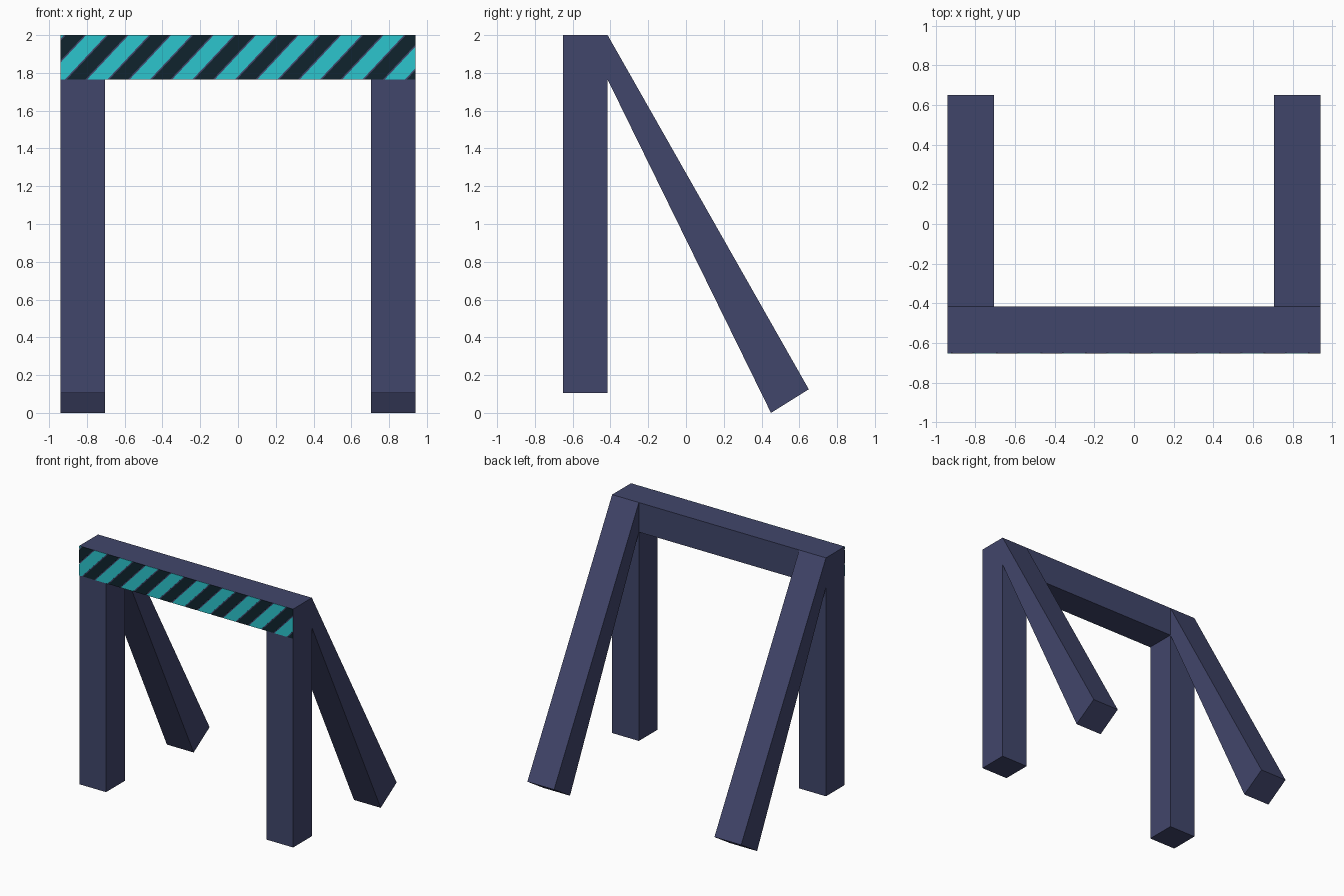
import bpy, bmesh

if "Cube" in bpy.data.objects:
    bpy.data.objects.remove(bpy.data.objects["Cube"])

W, T = 0.94, 0.235            # half width of frame, timber thickness
FRONT, BACK = -0.65, -0.415   # y range of the upright frame
TOP = 2.0
LOW = TOP - T                 # underside of the beam


def material(name, rgb):
    m = bpy.data.materials.new(name)
    m.diffuse_color = (*rgb, 1)
    m.use_nodes = True
    m.node_tree.nodes["Principled BSDF"].inputs["Base Color"].default_value = m.diffuse_color
    return m


INDIGO = material("indigo", (0.053, 0.061, 0.147))
CYAN = material("cyan", (0.025, 0.56, 0.61))
DARK = material("dark navy", (0.005, 0.017, 0.026))


def finish(name, bm, mat):
    bmesh.ops.recalc_face_normals(bm, faces=bm.faces)
    me = bpy.data.meshes.new(name)
    bm.to_mesh(me)
    bm.free()
    me.materials.append(mat)
    ob = bpy.data.objects.new(name, me)
    bpy.context.collection.objects.link(ob)
    return ob


def prism(name, profile, x0, x1, mat):
    """Extrude a (y, z) profile along x."""
    bm = bmesh.new()
    face = bm.faces.new([bm.verts.new((x0, y, z)) for y, z in profile])
    ext = bmesh.ops.extrude_face_region(bm, geom=[face])
    verts = [v for v in ext["geom"] if isinstance(v, bmesh.types.BMVert)]
    bmesh.ops.translate(bm, verts=verts, vec=(x1 - x0, 0, 0))
    return finish(name, bm, mat)


def rect(z0, z1):
    return [(FRONT, z0), (BACK, z0), (BACK, z1), (FRONT, z1)]


# Cross beam
prism("cross_beam", rect(LOW, TOP), -W, W, INDIGO)

# Upright posts and slanted rear braces, both sides
for side, x0 in (("left", -W), ("right", W - T)):
    prism(side + "_post", rect(0.105, LOW), x0, x0 + T, INDIGO)
    prism(side + "_brace", [(BACK, TOP), (BACK, LOW), (0.45, 0.0), (0.65, 0.125)],
          x0, x0 + T, INDIGO)


def stripes(name, first, width, mat):
    """Slanted stripe plates, clipped to the beam front."""
    bm = bmesh.new()
    slant, period, y = 0.11, 0.225, FRONT - 0.002
    for i in range(-1, 11):
        c = first + i * period
        h = width / 2
        pts = [(c - slant - h, LOW), (c - slant + h, LOW),
               (c + slant + h, TOP), (c + slant - h, TOP)]
        bm.faces.new([bm.verts.new((x, y, z)) for x, z in pts])
    for s in (-1, 1):
        bmesh.ops.bisect_plane(bm, geom=bm.verts[:] + bm.edges[:] + bm.faces[:],
                               plane_co=(s * W, 0, 0), plane_no=(s, 0, 0),
                               clear_outer=True)
    ext = bmesh.ops.extrude_face_region(bm, geom=bm.faces[:])
    verts = [v for v in ext["geom"] if isinstance(v, bmesh.types.BMVert)]
    bmesh.ops.translate(bm, verts=verts, vec=(0, 0.002, 0))
    return finish(name, bm, mat)


# Hazard stripes on the beam front
stripes("cyan_stripes", -0.86, 0.107, CYAN)
stripes("dark_stripes", -0.86 + 0.1125, 0.098, DARK)
